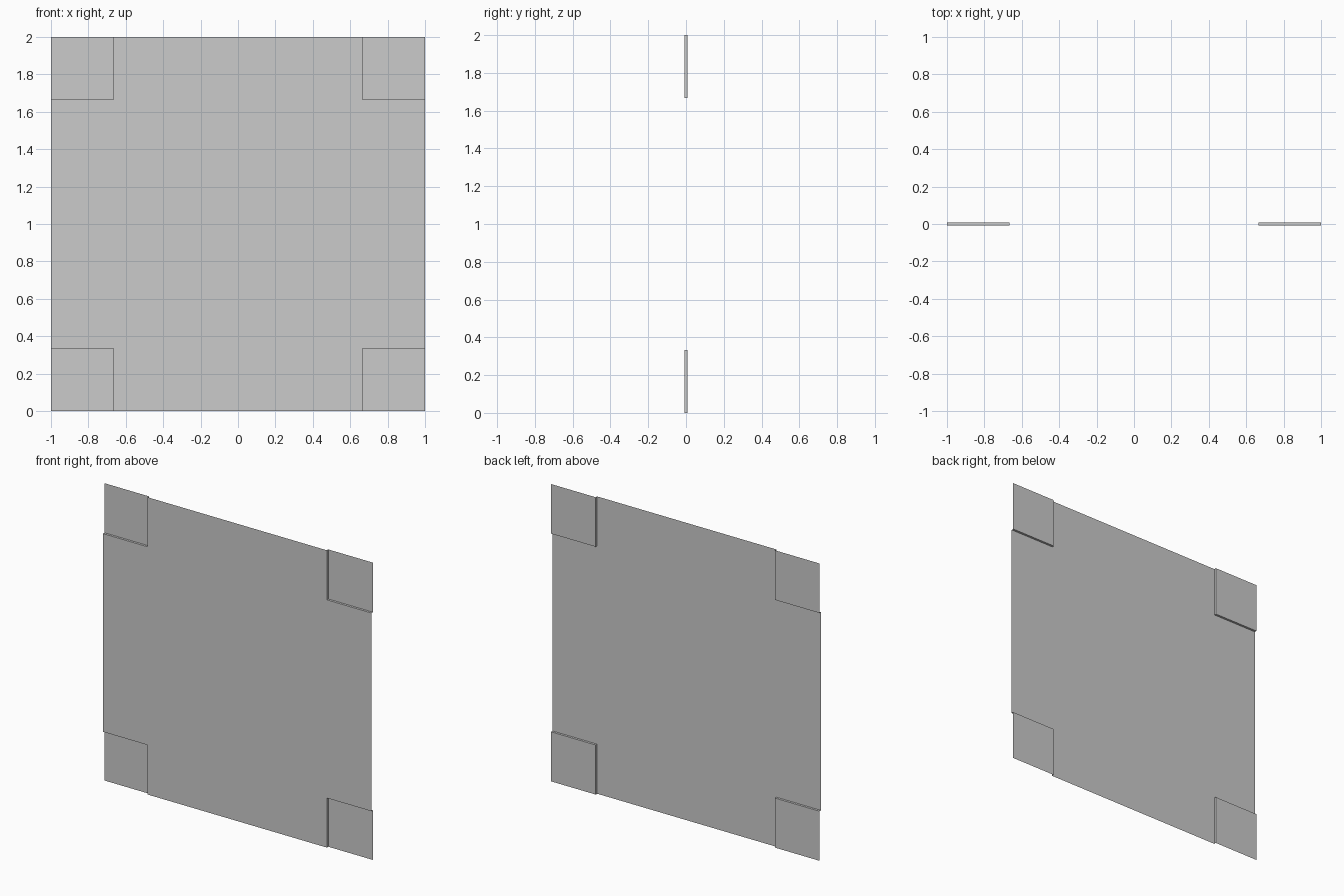
import bpy, bmesh

if "Cube" in bpy.data.objects:
    bpy.data.objects.remove(bpy.data.objects["Cube"])

HALF = 1.0          # half the panel width
CORNER = 1 / 3      # size of each stepped-back corner square
STEP = 0.015        # depth of the step

cuts_x = [-HALF, -HALF + CORNER, HALF - CORNER, HALF]
cuts_z = [0, CORNER, 2 * HALF - CORNER, 2 * HALF]

bm = bmesh.new()

# Open sheet: a three by three layout of panes facing the front
grid = [[bm.verts.new((x, -STEP / 2, z)) for x in cuts_x] for z in cuts_z]
corners = []
for r in range(3):
    for c in range(3):
        face = bm.faces.new((grid[r][c], grid[r][c + 1],
                             grid[r + 1][c + 1], grid[r + 1][c]))
        if r != 1 and c != 1:
            corners.append(face)

# Push the corner squares back, leaving step walls behind
result = bmesh.ops.extrude_discrete_faces(bm, faces=corners)
for face in result["faces"]:
    for v in face.verts:
        v.co.y += STEP

# Remove the walls on the outer rim so the sheet stays open there
rim = []
for f in bm.faces:
    f.normal_update()
    mid = f.calc_center_median()
    on_rim = abs(mid.x) > HALF - 1e-4 or abs(mid.z - HALF) > HALF - 1e-4
    if abs(f.normal.y) < 0.5 and on_rim:
        rim.append(f)
bmesh.ops.delete(bm, geom=rim, context="FACES")

# Merge the middle panes into one flat face
bmesh.ops.dissolve_limit(bm, angle_limit=0.01, verts=bm.verts, edges=bm.edges)

mesh = bpy.data.meshes.new("panel_with_stepped_corners")
bm.to_mesh(mesh)
bm.free()
panel = bpy.data.objects.new("panel_with_stepped_corners", mesh)
bpy.context.collection.objects.link(panel)
